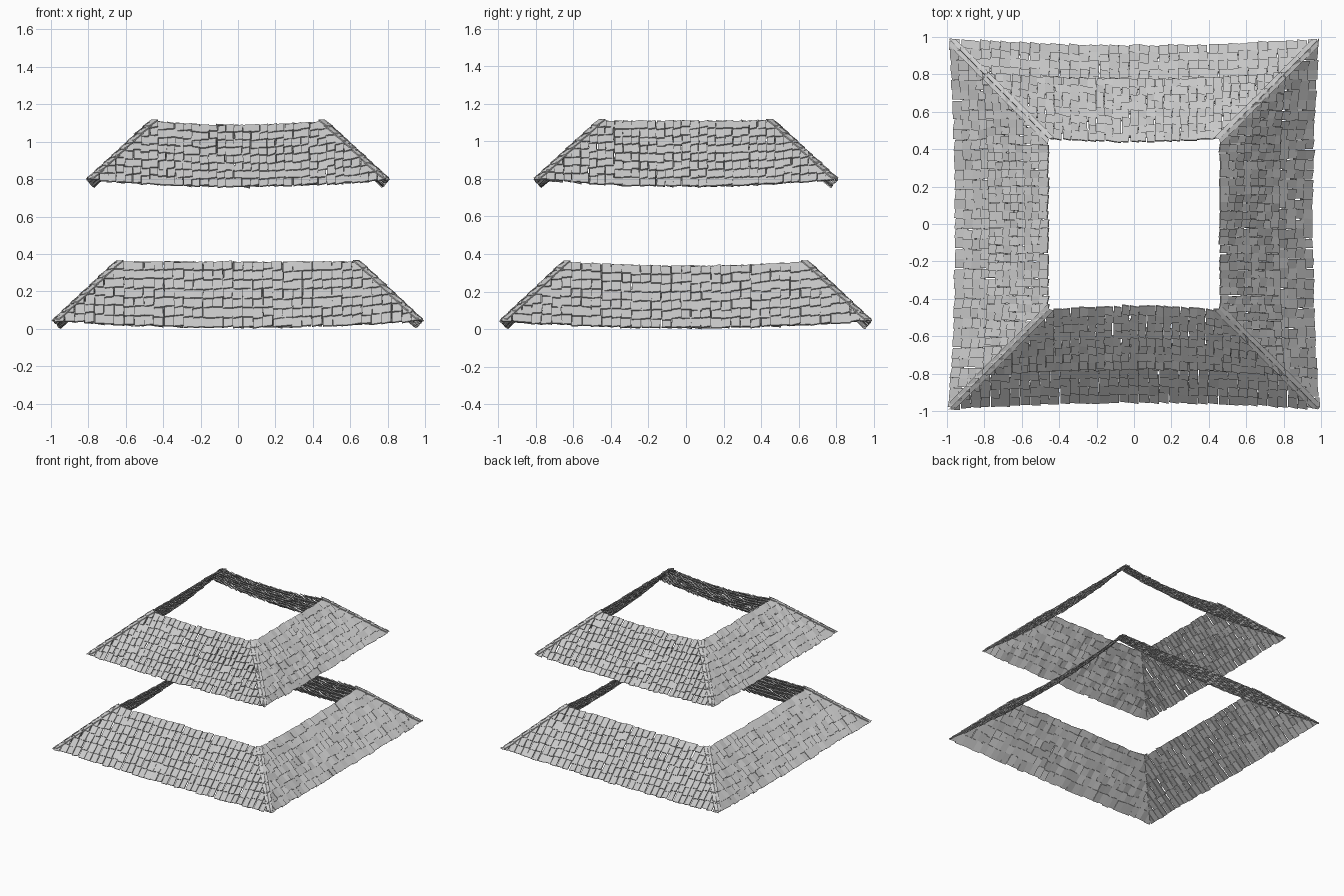
import bpy, bmesh, random
from math import pi
from mathutils import Vector, Matrix

random.seed(4)
if "Cube" in bpy.data.objects:
    bpy.data.objects.remove(bpy.data.objects["Cube"])

stone = bpy.data.materials.new("light_grey_shingle")
stone.use_nodes = True
grey = (0.6, 0.6, 0.6, 1)
stone.diffuse_color = grey
stone.node_tree.nodes["Principled BSDF"].inputs["Base Color"].default_value = grey


def rnd(a):
    return random.uniform(-a, a)


def finish(bm, name, angle):
    """Turn a front-facing part to its side of the roof and add it to the scene."""
    bmesh.ops.recalc_face_normals(bm, faces=bm.faces)
    bm.transform(Matrix.Rotation(angle, 4, 'Z'))
    mesh = bpy.data.meshes.new(name)
    bm.to_mesh(mesh)
    bm.free()
    mesh.materials.append(stone)
    ob = bpy.data.objects.new(name, mesh)
    bpy.context.collection.objects.link(ob)
    bpy.ops.object.select_all(action='DESELECT')
    ob.select_set(True)
    bpy.context.view_layer.objects.active = ob
    bpy.ops.object.shade_smooth_by_angle(angle=0.5)


def slab(bm, upper, lower):
    """Close two matching rings of points into a thin solid."""
    a = [bm.verts.new(p) for p in upper]
    b = [bm.verts.new(p) for p in lower]
    bm.faces.new(a)
    bm.faces.new(b[::-1])
    for i in range(len(a)):
        j = (i + 1) % len(a)
        bm.faces.new((a[i], b[i], b[j], a[j]))


def panel(name, angle, r0, r1, z0, z1, sag_low, sag_top, rows, pitch):
    """One sloping side of overlapping shingles, mitred at the hips and sagging."""
    bm = bmesh.new()
    up = Vector((0, r0 - r1, z1 - z0))
    length = up.length
    up.normalize()
    normal = Vector((0, -up.z, up.y))
    origin = Vector((0, -r0, z0))
    step = length / rows
    thick = 0.007
    cols = int(r0 / pitch) + 1
    for c in range(-cols, cols + 1):
        shift = rnd(0.008)
        for r in range(rows):
            x = c * pitch + rnd(0.004)
            s = r * step + rnd(0.005) + (shift if r else 0)
            end = min(s + step * 1.25, length + rnd(0.004))
            w = pitch * 0.5 + rnd(0.002)
            tilt = 0.003 + rnd(0.003)
            top = []
            for dx, t, lift in ((-w, s, 0.014), (w, s, 0.014),
                                (w, end, 0.006), (-w, end, 0.006)):
                n = lift + tilt * dx / w + rnd(0.002)
                top.append(origin + Vector((dx + x + rnd(0.002), 0, 0))
                           + up * (t + rnd(0.003)) + normal * n)
            slab(bm, top, [p - normal * thick for p in top])
    # Mitre both ends along the hips
    for side in (1, -1):
        bmesh.ops.bisect_plane(bm, geom=bm.verts[:] + bm.edges[:] + bm.faces[:],
                               plane_co=(0, 0, 0), plane_no=(side, 1, 0),
                               clear_outer=True)
        bmesh.ops.holes_fill(bm, edges=[e for e in bm.edges if e.is_boundary], sides=0)
    # Sag the middle inward
    for v in bm.verts:
        h = min(max((v.co.z - z0) / (z1 - z0), 0), 1)
        u = min(abs(v.co.x / (r0 + (r1 - r0) * h)), 1)
        v.co -= normal * (sag_low + (sag_top - sag_low) * h) * (1 - u * u)
    finish(bm, name, angle)


def hip(name, angle, r0, r1, z0, z1, rows):
    """Narrow folded shingles running up one corner."""
    bm = bmesh.new()
    low, high = Vector((r0, -r0, z0)), Vector((r1, -r1, z1))
    drop = Vector((0, 0, 0.007))
    for r in range(rows):
        ends = []
        for t, lift in ((r / rows, 0.016), (min((r + 1.25) / rows, 1), 0.009)):
            p = low.lerp(high, t) + Vector((0, 0, lift))
            w = 0.028 + rnd(0.003)
            ridge = p + Vector((-0.003, 0.003, 0.002 + rnd(0.002)))
            ends.append((p + Vector((-w, -0.006, 0.004)), ridge,
                         p + Vector((0.006, w, 0.004))))
        a, b = ends
        for i in (0, 1):
            ring = [a[i], a[i + 1], b[i + 1], b[i]]
            slab(bm, ring, [q - drop for q in ring])
    finish(bm, name, angle)


# Two roof tiers: radii, heights, front and side top sag, rows, shingle width
tiers = (
    ("lower", 0.98, 0.642, 0.037, 0.354, (0.0, 0.028), 7, 0.053),
    ("upper", 0.80, 0.457, 0.791, 1.106, (0.028, 0.0), 8, 0.045),
)
sides = ("front", "left", "back", "right")
corners = ("front_left", "back_left", "back_right", "front_right")
for tier, r0, r1, z0, z1, sags, rows, pitch in tiers:
    for k in range(4):
        turn = k * pi / 2
        panel(f"{tier}_roof_{sides[k]}", turn, r0, r1, z0, z1,
              0.05, sags[k % 2], rows, pitch)
        hip(f"{tier}_hip_{corners[k]}", turn, r0, r1, z0, z1, rows)
